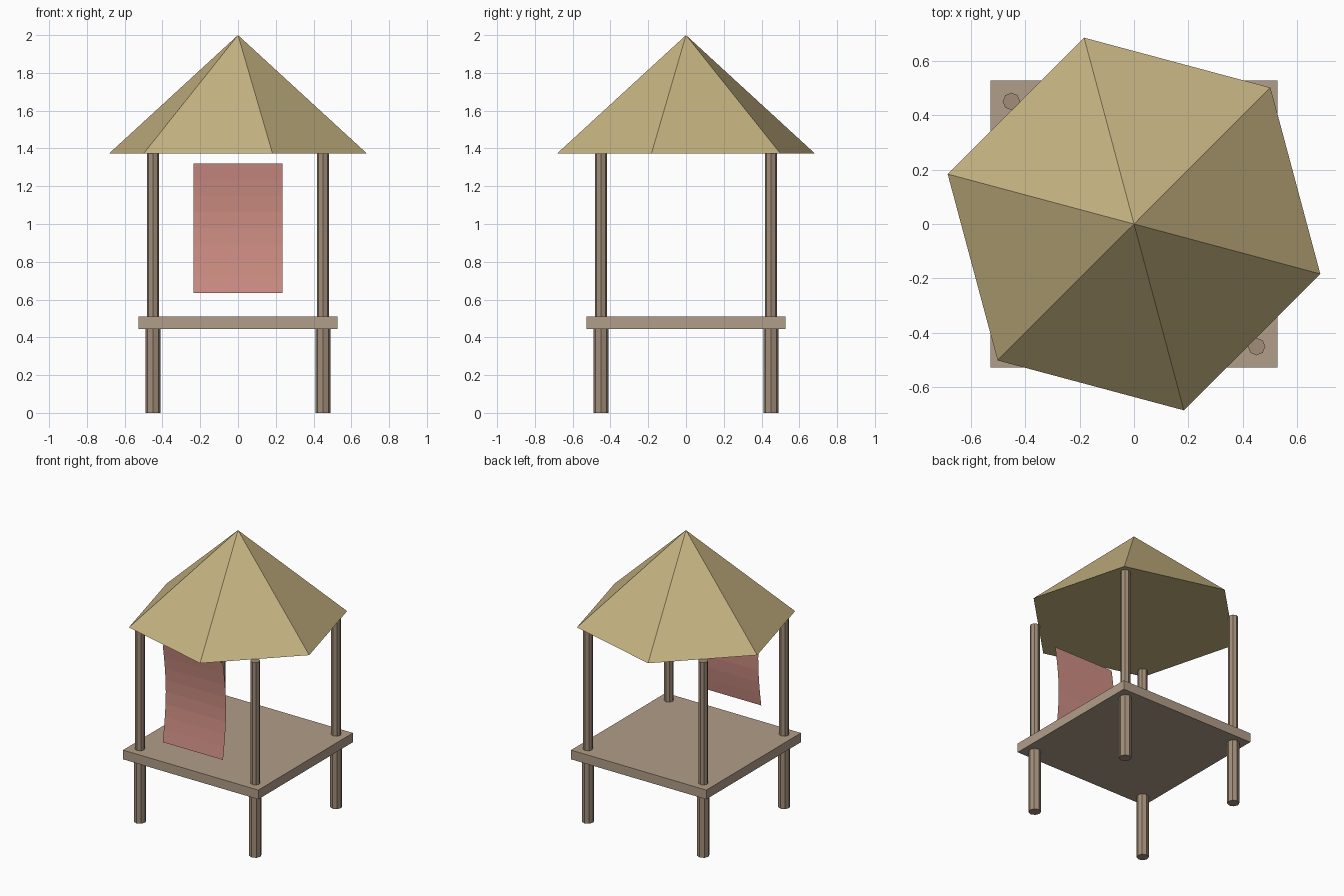
import bpy
from math import sin, cos, pi, radians

if "Cube" in bpy.data.objects:
    bpy.data.objects.remove(bpy.data.objects["Cube"])


def material(name, rgb):
    m = bpy.data.materials.new(name)
    m.diffuse_color = (*rgb, 1)
    m.use_nodes = True
    m.node_tree.nodes["Principled BSDF"].inputs["Base Color"].default_value = m.diffuse_color
    return m


WOOD = material("wood", (0.36, 0.27, 0.19))
BOARD = material("board", (0.44, 0.34, 0.25))
THATCH = material("thatch", (0.56, 0.45, 0.22))
CLOTH = material("cloth", (0.62, 0.27, 0.23))


def add_mesh(name, verts, faces, mat):
    me = bpy.data.meshes.new(name)
    me.from_pydata(verts, [], faces)
    me.materials.append(mat)
    ob = bpy.data.objects.new(name, me)
    bpy.context.collection.objects.link(ob)
    return ob


def ring(n, r, x, y, z, start=0.0):
    return [(x + r * cos(start + 2 * pi * i / n),
             y + r * sin(start + 2 * pi * i / n), z) for i in range(n)]


def pole(name, x, y, r, z0, z1, n=8):
    verts = ring(n, r, x, y, z0) + ring(n, r, x, y, z1)
    sides = [(i, (i + 1) % n, n + (i + 1) % n, n + i) for i in range(n)]
    caps = [tuple(reversed(range(n))), tuple(range(n, 2 * n))]
    return add_mesh(name, verts, sides + caps, WOOD)


# Legs below the floor and slimmer posts above it
for sx, side in ((-1, "left"), (1, "right")):
    for sy, end in ((-1, "front"), (1, "back")):
        x, y = 0.45 * sx, 0.45 * sy
        pole(f"{end}_{side}_leg", x, y, 0.04, 0.0, 0.447)
        pole(f"{end}_{side}_post", x, y, 0.032, 0.505, 1.373)

# Square floor
bpy.ops.mesh.primitive_cube_add(size=1, location=(0, 0, 0.4775))
floor = bpy.context.object
floor.name = "floor"
floor.scale = (1.055, 1.055, 0.065)
floor.data.materials.append(BOARD)

# Six-sided roof with a closed underside
roof_verts = ring(6, 0.708, 0, 0, 1.372, radians(45)) + [(0, 0, 2.0)]
roof_faces = [(i, (i + 1) % 6, 6) for i in range(6)] + [(5, 4, 3, 2, 1, 0)]
add_mesh("roof", roof_verts, roof_faces, THATCH)

# Hanging cloth, bowed inward at mid height
rows = 8
cloth_verts = []
for i in range(rows + 1):
    t = i / rows
    y = -0.503 + 0.034 * sin(pi * t)
    z = 0.635 + 0.685 * t
    cloth_verts += [(-0.235, y, z), (0.235, y, z)]
cloth_faces = [(2 * i, 2 * i + 1, 2 * i + 3, 2 * i + 2) for i in range(rows)]
add_mesh("door_cloth", cloth_verts, cloth_faces, CLOTH)
